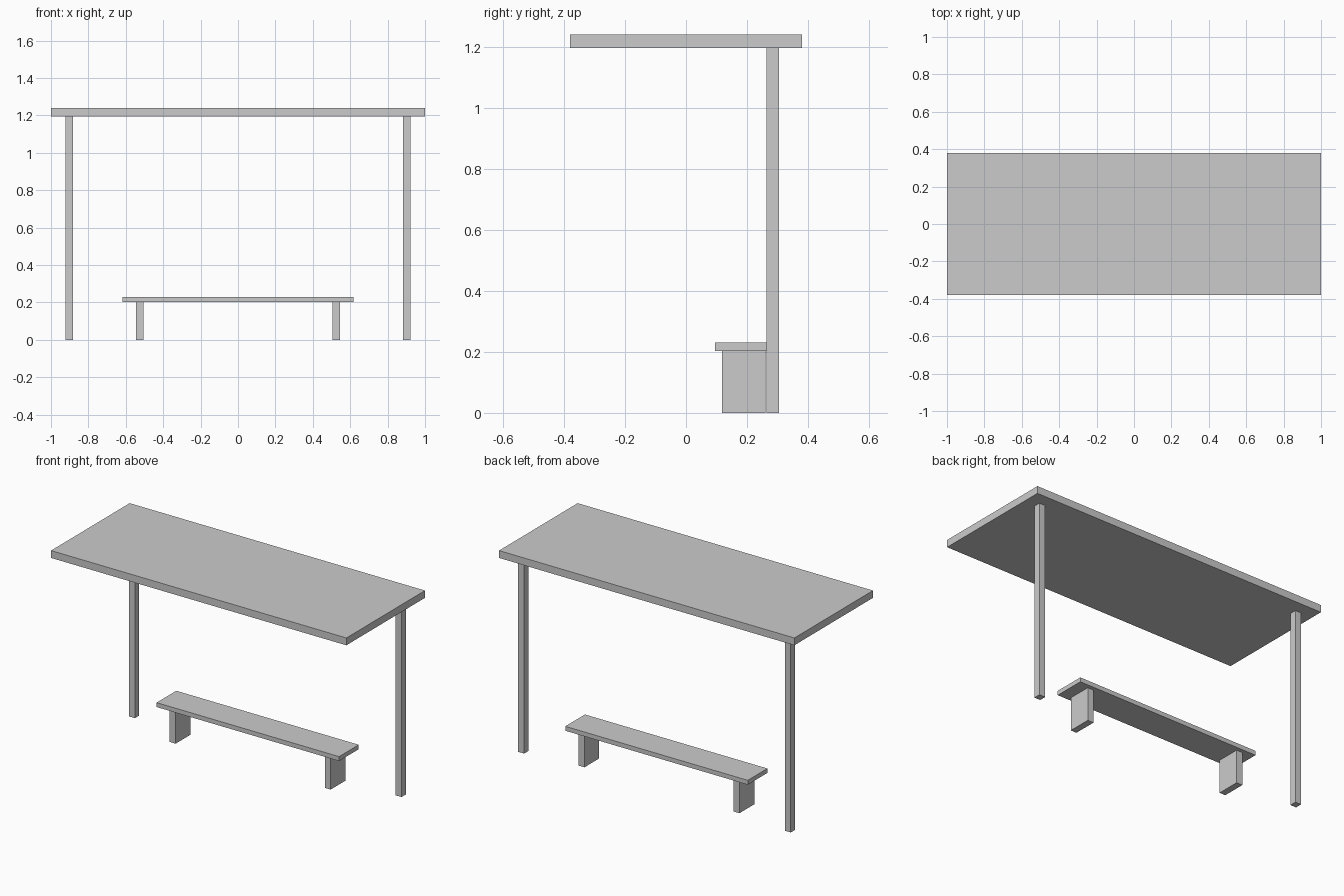
import bpy
import bmesh
from mathutils import Vector

cube = bpy.data.objects.get("Cube")
if cube:
    bpy.data.objects.remove(cube, do_unlink=True)

# Single light grey finish
COLOUR = (0.6, 0.6, 0.6, 1.0)
grey = bpy.data.materials.new("light_grey")
grey.use_nodes = True
grey.diffuse_color = COLOUR
grey.node_tree.nodes["Principled BSDF"].inputs["Base Color"].default_value = COLOUR


def box(name, low, high):
    """Flat-shaded box between two opposite corners."""
    low, high = Vector(low), Vector(high)
    bm = bmesh.new()
    bmesh.ops.create_cube(bm, size=1)
    bmesh.ops.scale(bm, vec=high - low, verts=bm.verts)
    mesh = bpy.data.meshes.new(name)
    bm.to_mesh(mesh)
    bm.free()
    mesh.materials.append(grey)
    obj = bpy.data.objects.new(name, mesh)
    obj.location = (low + high) / 2
    bpy.context.collection.objects.link(obj)
    return obj


ROOF_BASE, ROOF_TOP = 1.195, 1.24
SEAT_BASE, SEAT_TOP = 0.203, 0.23

# Flat roof and bench seat
box("roof", (-1, -0.38, ROOF_BASE), (1, 0.38, ROOF_TOP))
box("bench_seat", (-0.618, 0.095, SEAT_BASE), (0.618, 0.285, SEAT_TOP))

# Posts and bench legs, mirrored on both sides
for side, sign in (("left", 1), ("right", -1)):
    for name, x, y0, y1, top in (
        ("post", 0.903, 0.263, 0.305, ROOF_BASE),
        ("bench_leg", 0.525, 0.118, 0.261, SEAT_BASE),
    ):
        half = 0.02
        box(f"{side}_{name}", (sign * x - half, y0, 0), (sign * x + half, y1, top))
